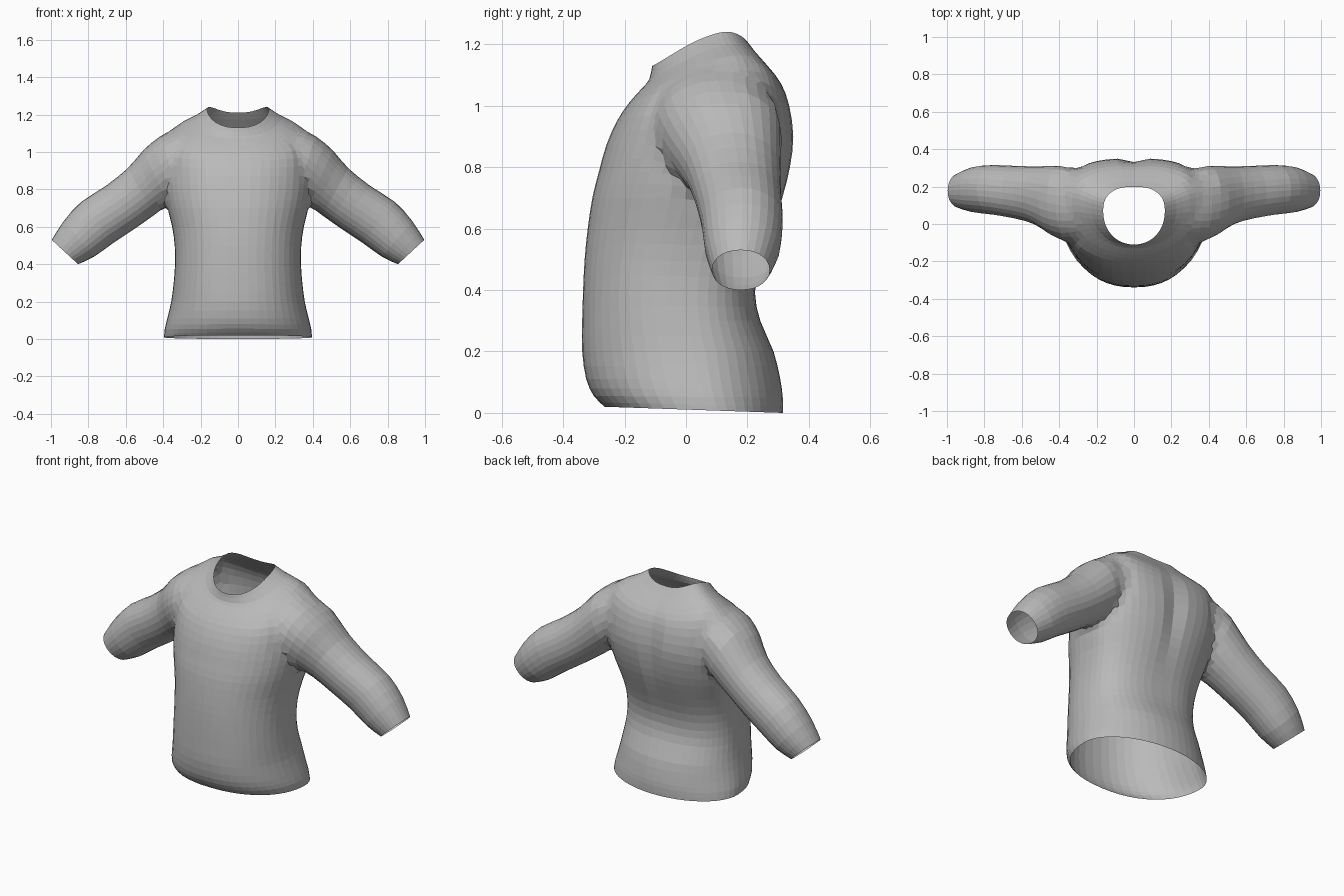
import bpy, bmesh, math
from mathutils import Vector

if "Cube" in bpy.data.objects:
    bpy.data.objects.remove(bpy.data.objects["Cube"])

fabric = bpy.data.materials.new("grey_fabric")
fabric.diffuse_color = (0.49, 0.49, 0.49, 1)
fabric.use_nodes = True
fabric.node_tree.nodes["Principled BSDF"].inputs["Base Color"].default_value = fabric.diffuse_color


def refine(rows, steps):
    """Catmull-Rom interpolation between cross-section rows."""
    out = []
    last = len(rows) - 1
    for i in range(last):
        a, b, c, d = (rows[max(0, min(last, k))] for k in (i - 1, i, i + 1, i + 2))
        for s in range(steps):
            t = s / steps
            out.append([0.5 * (2 * q + (r - p) * t + (2 * p - 5 * q + 4 * r - u) * t * t
                               + (3 * q - p - 3 * r + u) * t ** 3)
                        for p, q, r, u in zip(a, b, c, d)])
    out.append(list(rows[-1]))
    return out


def loft(name, rings):
    """Closed tube with fan caps; returns the object and both cap centres."""
    bm = bmesh.new()
    loops = [[bm.verts.new(p) for p in ring] for ring in rings]
    n = len(loops[0])
    for lo, hi in zip(loops, loops[1:]):
        for i in range(n):
            j = (i + 1) % n
            bm.faces.new((lo[i], lo[j], hi[j], hi[i]))
    centres = []
    for loop in (loops[0], loops[-1]):
        c = sum((v.co for v in loop), Vector()) / n
        centres.append(c)
        hub = bm.verts.new(c)
        for i in range(n):
            bm.faces.new((loop[i], loop[(i + 1) % n], hub))
    bmesh.ops.recalc_face_normals(bm, faces=bm.faces)
    mesh = bpy.data.meshes.new(name)
    bm.to_mesh(mesh)
    bm.free()
    mesh.materials.append(fabric)
    obj = bpy.data.objects.new(name, mesh)
    bpy.context.collection.objects.link(obj)
    return obj, centres


def power(v, e):
    return math.copysign(abs(v) ** e, v)


# Torso rows: half width, front y, front z, back y, back z, side lift, back roundness
TORSO = [
    (.395, -.265, .020, .315, .000, 0, 1.0), (.392, -.300, .055, .315, .050, 0, 1.0),
    (.378, -.325, .110, .307, .110, 0, .98), (.357, -.338, .200, .285, .200, 0, .92),
    (.344, -.338, .300, .242, .300, 0, .84), (.337, -.335, .400, .225, .390, 0, .78),
    (.338, -.330, .500, .240, .490, 0, .78), (.352, -.320, .600, .280, .600, 0, .80),
    (.378, -.305, .700, .317, .700, 0, .82), (.396, -.285, .780, .342, .800, 0, .80),
    (.405, -.260, .870, .352, .900, 0, .76), (.405, -.225, .950, .338, 1.00, .03, .74),
    (.370, -.185, 1.01, .312, 1.07, .06, .76), (.300, -.145, 1.055, .275, 1.12, .06, .8),
    (.228, -.120, 1.085, .230, 1.172, .05, .82), (.165, -.110, 1.13, .200, 1.210, .05, .82),
]


def torso_ring(row, n=48):
    w, yf, zf, yb, zb, lift, back = row
    yc = yf + 0.58 * (yb - yf)
    front = .9 if zf < 1 else .95
    pts = []
    for i in range(n):
        a = 2 * math.pi * i / n
        c, s = math.cos(a), math.sin(a)
        e = back if s > 0 else front
        x = w * power(c, e)
        y = yc + (yb - yc) * s ** e if s > 0 else yc + (yc - yf) * power(s, front)
        z = zf + (zb - zf) * (y - yf) / (yb - yf) + lift * abs(x / w) ** 2.5 * (1 + .4 * s)
        if s > 0:                                       # spine groove
            y -= .022 * math.exp(-(x / .05) ** 2) * math.exp(-((z - .85) / .22) ** 2)
        pts.append((x, y, z))
    return pts


# Sleeve rows: top x, top z, bottom x, bottom z, front y, back y
SLEEVE = [
    (.300, 1.130, .210, .860, -.070, .280), (.425, 1.092, .290, .775, -.105, .308),
    (.508, 1.008, .370, .715, -.055, .310), (.590, .913, .450, .662, -.003, .308),
    (.708, .818, .540, .598, .028, .310), (.840, .732, .665, .515, .050, .315),
    (.932, .630, .770, .440, .062, .305), (.996, .530, .855, .400, .085, .272),
]


def sleeve_ring(row, side, n=28):
    tx, tz, bx, bz, yf, yb = row
    pts = []
    for i in range(n):
        a = 2 * math.pi * i / n
        c, s = power(math.cos(a), .94) / 2, power(math.sin(a), .94) / 2
        pts.append((side * ((tx + bx) / 2 + (tx - bx) * c),
                    (yf + yb) / 2 + (yb - yf) * s,
                    (tz + bz) / 2 + (tz - bz) * c))
    return pts


shirt, openings = loft("shirt", [torso_ring(r) for r in refine(TORSO, 2)])

# Join both sleeves to the torso
sleeves = []
for side, name in ((1, "left_sleeve"), (-1, "right_sleeve")):
    sleeve, ends = loft(name, [sleeve_ring(r, side) for r in refine(SLEEVE, 2)])
    openings.append(ends[1])
    sleeves.append(sleeve)
    mod = shirt.modifiers.new(name, 'BOOLEAN')
    mod.operation = 'UNION'
    mod.solver = 'EXACT'
    mod.object = sleeve
graph = bpy.context.evaluated_depsgraph_get()
joined = bpy.data.meshes.new_from_object(shirt.evaluated_get(graph))
shirt.modifiers.clear()
shirt.data = joined
for sleeve in sleeves:
    bpy.data.objects.remove(sleeve)

# Open the hem, neck and cuffs
bm = bmesh.new()
bm.from_mesh(joined)
caps = [v for v in bm.verts if any((v.co - c).length < .002 for c in openings)]
bmesh.ops.delete(bm, geom=caps, context='VERTS')
bmesh.ops.remove_doubles(bm, verts=bm.verts, dist=.008)

# Soften the creases where the sleeves meet the torso
seam = {v for e in bm.edges if len(e.link_faces) == 2 and e.calc_face_angle(0) > .35
        for v in e.verts if .2 < abs(v.co.x) < .47 and .64 < v.co.z < 1.15}
seam |= {e.other_vert(v) for v in seam for e in v.link_edges}
for _ in range(4):
    bmesh.ops.smooth_vert(bm, verts=list(seam), factor=.5, use_axis_x=True,
                          use_axis_y=True, use_axis_z=True)
for f in bm.faces:
    f.smooth = False
    f.material_index = 0
bm.to_mesh(joined)
bm.free()
